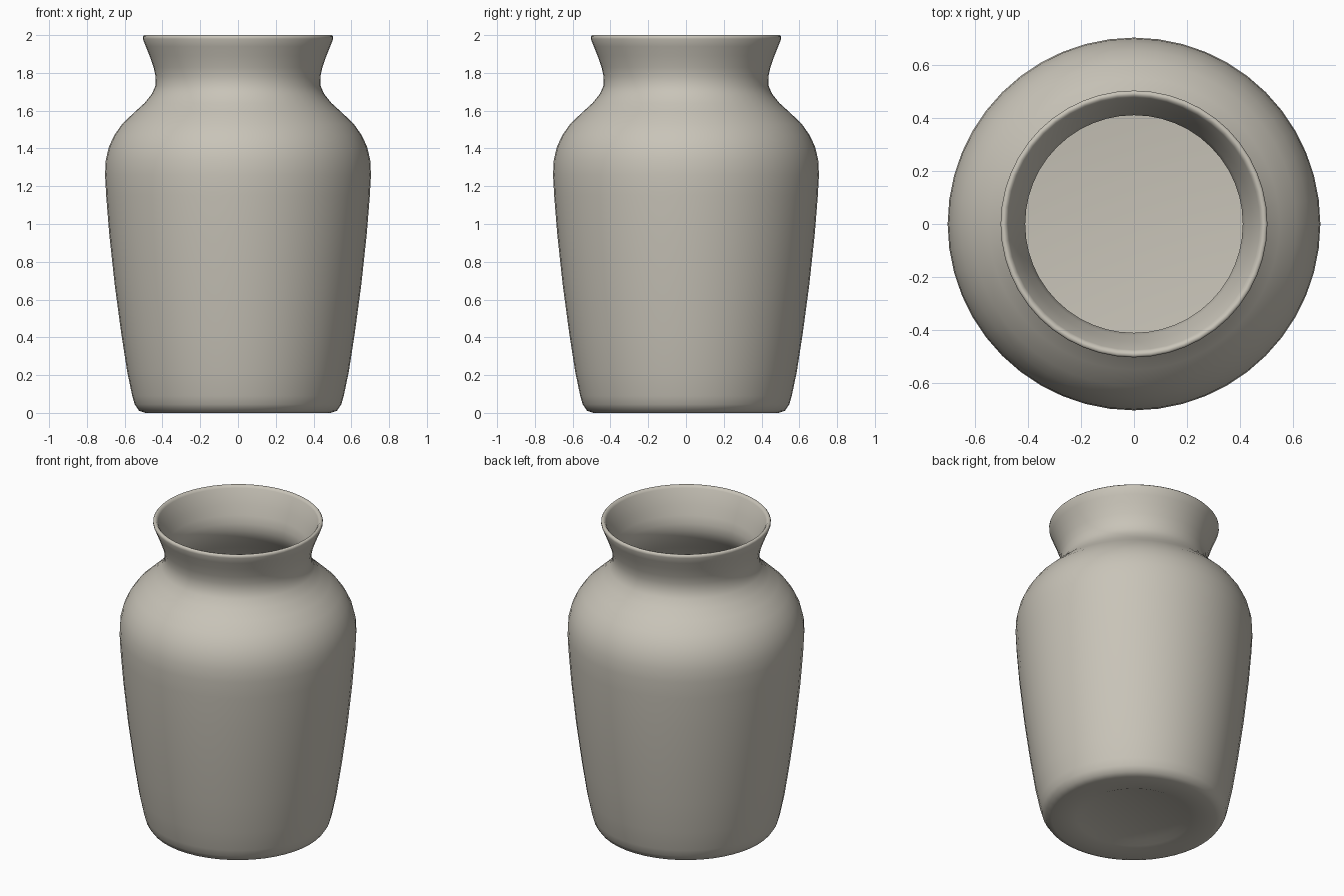
import bpy, bmesh, math

SEGMENTS = 48

# lathe profile (radius, height): underside, outer wall, rim, inner wall, floor
PROFILE = [
    (0.0, 0.02), (0.30, 0.02), (0.34, 0.004), (0.42, 0.0), (0.49, 0.0),
    (0.525, 0.012), (0.547, 0.045), (0.56, 0.09), (0.587, 0.22), (0.618, 0.42),
    (0.653, 0.68), (0.682, 0.95), (0.698, 1.15), (0.704, 1.26), (0.70, 1.34),
    (0.683, 1.41), (0.655, 1.47), (0.613, 1.53), (0.55, 1.59), (0.495, 1.64),
    (0.455, 1.69), (0.438, 1.73), (0.436, 1.78), (0.447, 1.83), (0.468, 1.89),
    (0.488, 1.94), (0.504, 1.98), (0.504, 1.992), (0.497, 2.0), (0.485, 1.998),
    (0.476, 1.985), (0.445, 1.89), (0.422, 1.83), (0.411, 1.78), (0.412, 1.73),
    (0.432, 1.68), (0.475, 1.62), (0.53, 1.57), (0.59, 1.51), (0.63, 1.46),
    (0.658, 1.40), (0.675, 1.33), (0.678, 1.26), (0.657, 0.95), (0.628, 0.68),
    (0.593, 0.42), (0.56, 0.22), (0.535, 0.10), (0.50, 0.06), (0.44, 0.05),
    (0.0, 0.05),
]

clay = bpy.data.materials.new("pale_clay")
clay.diffuse_color = (0.58, 0.55, 0.48, 1)

# spin the profile into rings
bm = bmesh.new()
rings = []
for r, z in PROFILE:
    if r == 0:
        rings.append([bm.verts.new((0, 0, z))])
    else:
        rings.append([bm.verts.new((r * math.cos(2 * math.pi * i / SEGMENTS),
                                    r * math.sin(2 * math.pi * i / SEGMENTS), z))
                      for i in range(SEGMENTS)])
for a, b in zip(rings, rings[1:]):
    for i in range(SEGMENTS):
        j = (i + 1) % SEGMENTS
        if len(a) == 1:
            bm.faces.new((a[0], b[j], b[i]))
        elif len(b) == 1:
            bm.faces.new((a[i], a[j], b[0]))
        else:
            bm.faces.new((a[i], a[j], b[j], b[i]))
bmesh.ops.recalc_face_normals(bm, faces=bm.faces)
for f in bm.faces:
    f.smooth = True

mesh = bpy.data.meshes.new("vase")
bm.to_mesh(mesh)
bm.free()
mesh.materials.append(clay)
vase = bpy.data.objects.new("vase", mesh)
bpy.context.collection.objects.link(vase)
